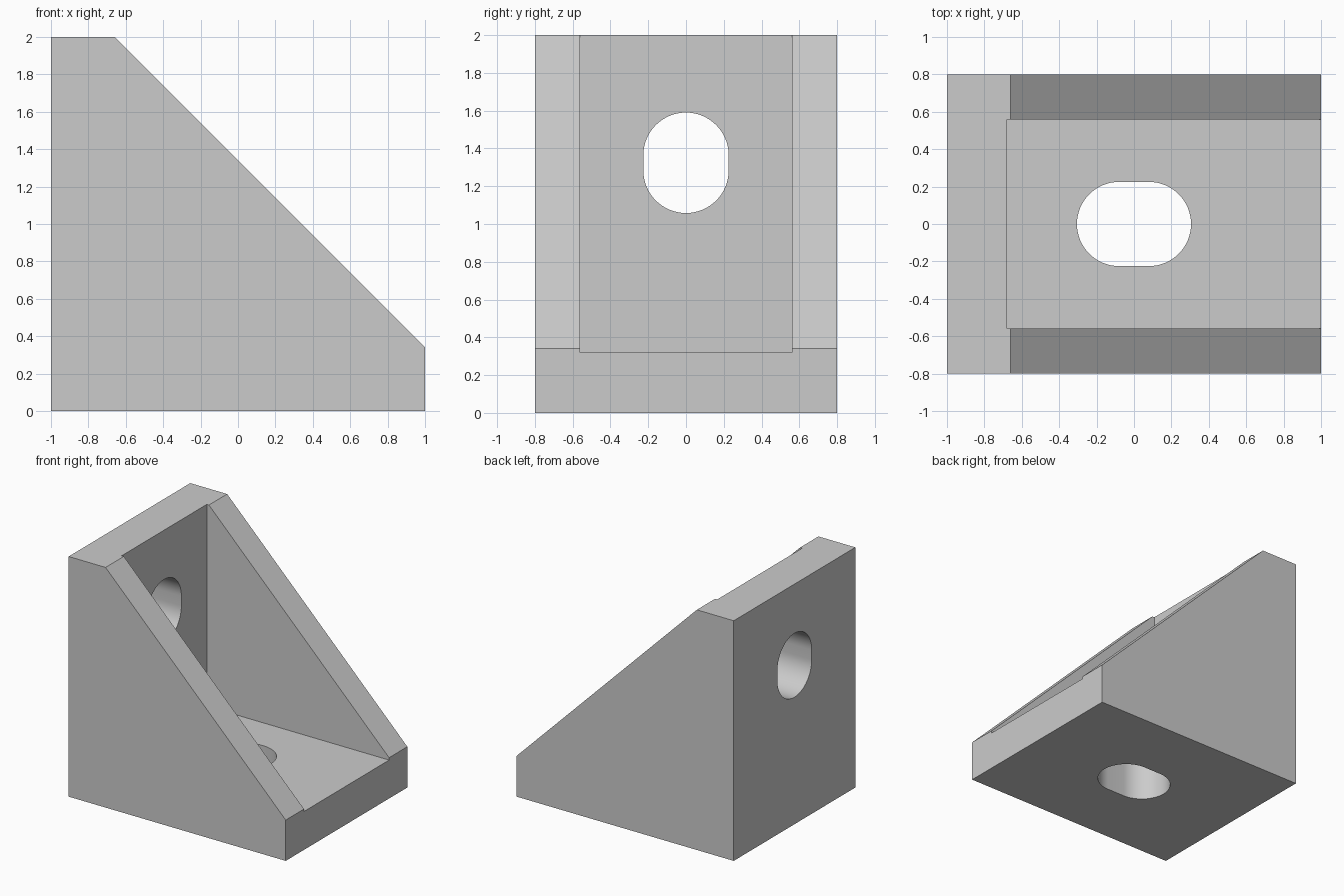
import bpy, bmesh, math
from mathutils import Vector

cube = bpy.data.objects.get("Cube")
if cube:
    bpy.data.objects.remove(cube, do_unlink=True)

grey = bpy.data.materials.new("light grey")
grey.use_nodes = True
colour = (0.6, 0.6, 0.6, 1)
grey.diffuse_color = colour
grey.node_tree.nodes["Principled BSDF"].inputs["Base Color"].default_value = colour


def prism(name, points, depth):
    """Extrude a closed outline of 3D points along the depth vector."""
    bm = bmesh.new()
    face = bm.faces.new([bm.verts.new(p) for p in points])
    moved = bmesh.ops.extrude_face_region(bm, geom=[face])["geom"]
    verts = [v for v in moved if isinstance(v, bmesh.types.BMVert)]
    bmesh.ops.translate(bm, verts=verts, vec=Vector(depth))
    bmesh.ops.recalc_face_normals(bm, faces=bm.faces)
    mesh = bpy.data.meshes.new(name)
    bm.to_mesh(mesh)
    bm.free()
    mesh.materials.append(grey)
    obj = bpy.data.objects.new(name, mesh)
    bpy.context.collection.objects.link(obj)
    return obj


def slot(radius, offset, steps=32):
    """Outline of two half circles pushed apart along the first axis."""
    pts = []
    for side in (0, 1):
        for i in range(steps + 1):
            a = math.pi * (side + i / steps) - math.pi / 2
            pts.append((radius * math.cos(a) + (-offset if side else offset),
                        radius * math.sin(a)))
    return pts


# Bracket body: triangular side profile across the full width
outline = [(-1, 0), (1, 0), (1, 0.34), (-0.66, 2), (-1, 2)]
bracket = prism("corner_bracket", [(x, -0.8, z) for x, z in outline], (0, 1.6, 0))

# Pocket between the two side webs
pocket_outline = [(-0.68, 0.32), (1.5, 0.32), (1.5, 2.5), (-0.68, 2.5)]
pocket = prism("pocket_cutter", [(x, -0.56, z) for x, z in pocket_outline], (0, 1.12, 0))

# Bolt slots through the base plate and the upright plate
base_slot = prism("base_slot_cutter",
                  [(u, v, -0.2) for u, v in slot(0.225, 0.08)], (0, 0, 0.8))
wall_slot = prism("upright_slot_cutter",
                  [(-1.2, v, 1.324 + u) for u, v in slot(0.226, 0.04)], (0.8, 0, 0))

# Cut the body
bpy.ops.object.select_all(action="DESELECT")
bracket.select_set(True)
bpy.context.view_layer.objects.active = bracket
for cutter in (pocket, base_slot, wall_slot):
    cutter.hide_render = True
    mod = bracket.modifiers.new(cutter.name, "BOOLEAN")
    mod.operation = "DIFFERENCE"
    mod.solver = "EXACT"
    mod.object = cutter
    bpy.ops.object.modifier_apply(modifier=mod.name)
    bpy.data.objects.remove(cutter, do_unlink=True)

bpy.ops.object.shade_smooth_by_angle(angle=math.radians(30))
